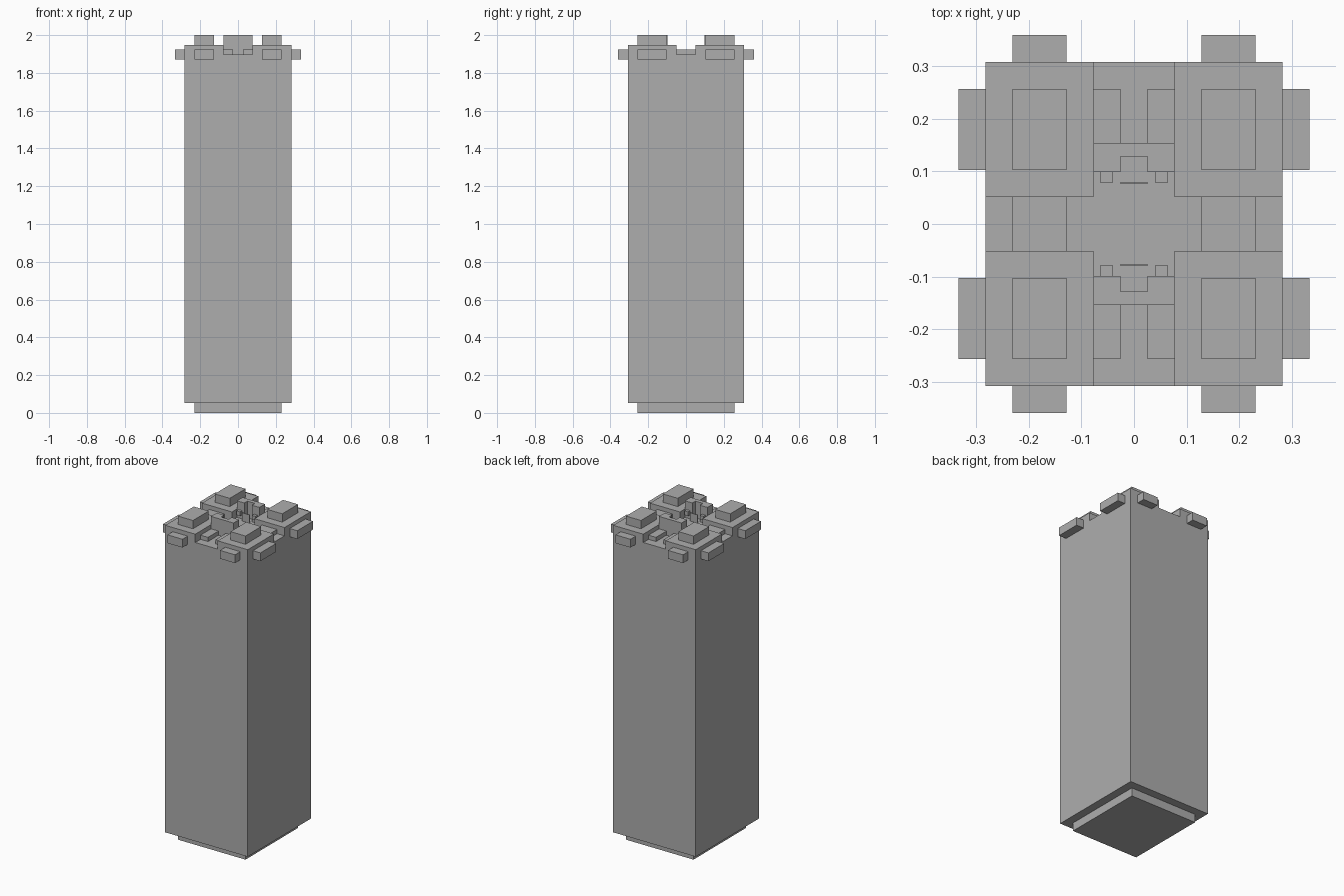
import bpy

cube = bpy.data.objects.get("Cube")
if cube:
    bpy.data.objects.remove(cube, do_unlink=True)

U = 2 / 78  # one block unit

stone = bpy.data.materials.new("plain grey")
stone.use_nodes = True
grey = (0.42, 0.42, 0.42, 1)
stone.diffuse_color = grey
stone.node_tree.nodes["Principled BSDF"].inputs["Base Color"].default_value = grey


def block(name, x, y, z):
    """Box spanning the given (low, high) ranges in block units."""
    spans = (x, y, z)
    bpy.ops.mesh.primitive_cube_add(size=1, location=[sum(s) / 2 * U for s in spans])
    obj = bpy.context.object
    obj.name = name
    obj.scale = [(s[1] - s[0]) * U for s in spans]
    bpy.ops.object.transform_apply(location=False, rotation=False, scale=True)
    obj.data.materials.append(stone)
    return obj


def flip(span, sign):
    return tuple(sorted(v * sign for v in span))


# Foot and shaft
block("foot", (-9, 9), (-10, 10), (0, 2))
block("shaft", (-11, 11), (-12, 12), (2, 74))

for sx, side in ((1, "left"), (-1, "right")):
    # Long bar running front to back over the top
    block(f"{side}_long_bar", flip((5, 9), sx), (-14, 14), (73, 75))
    for sy, end in ((-1, "front"), (1, "back")):
        tag = f"{end}_{side}"
        # Corner slab, cross bar and raised block
        block(f"{tag}_slab", flip((3, 11), sx), flip((2, 12), sy), (74, 76))
        block(f"{tag}_cross_bar", flip((1, 13), sx), flip((4, 10), sy), (73, 75))
        block(f"{tag}_raised_block", flip((5, 9), sx), flip((4, 10), sy), (73, 78))
        # Notched inner half of the crest, with its small stud
        block(f"{tag}_crest_cheek", flip((1, 3), sx), flip((3.85, 5), sy), (74, 78))
        block(f"{tag}_stud", flip((1.6, 2.5), sx), flip((3.05, 3.85), sy), (75, 76))

for sy, end in ((-1, "front"), (1, "back")):
    # Solid outer half of the crest and a thin upright plate
    block(f"{end}_crest", (-3, 3), flip((5, 6), sy), (74, 78))
    block(f"{end}_thin_plate", (-1, 1), flip((2.95, 3.1), sy), (74, 76))
